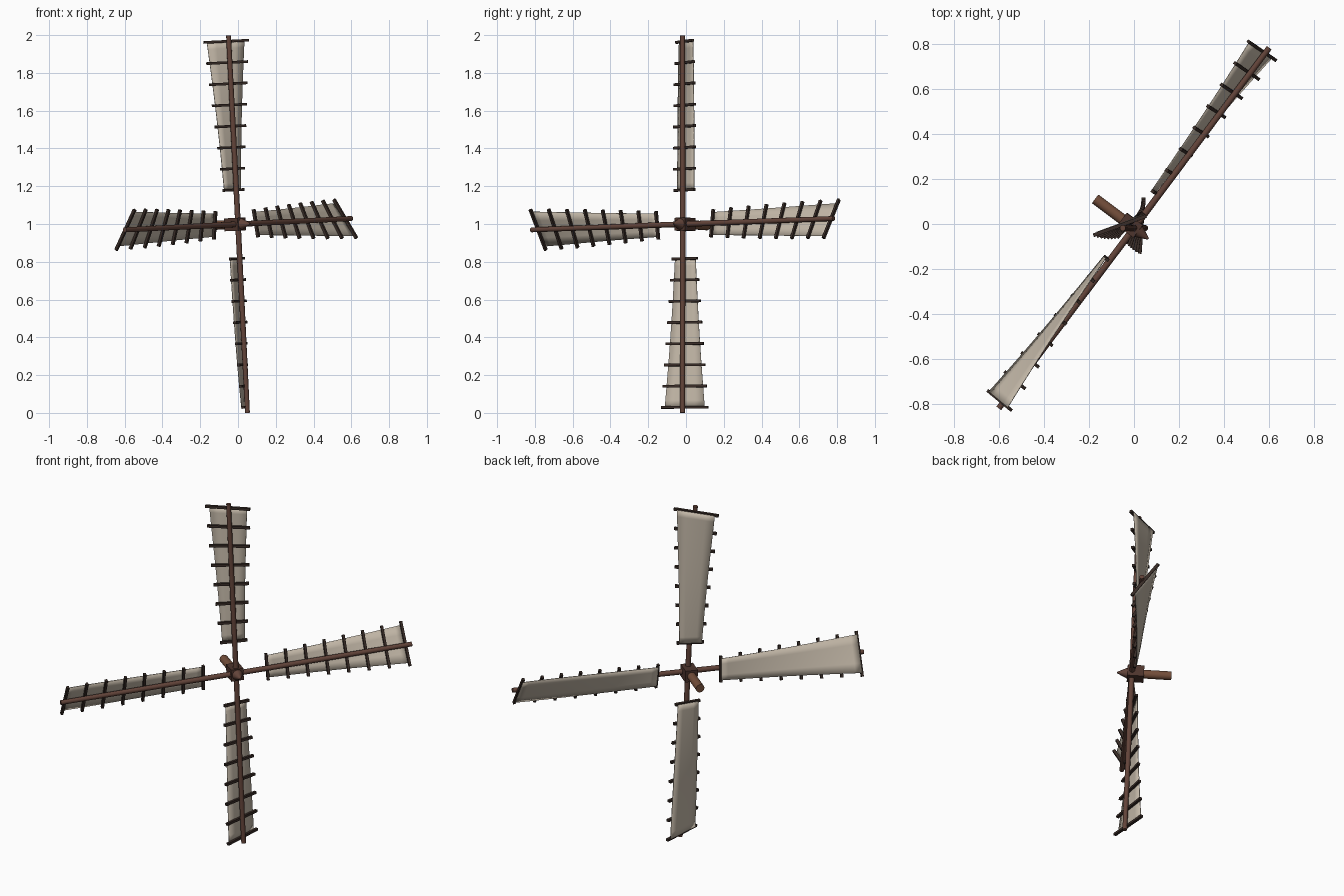
import bpy, bmesh, math
from mathutils import Matrix, Vector

if "Cube" in bpy.data.objects:
    bpy.data.objects.remove(bpy.data.objects["Cube"])

def mat(name, c):
    m = bpy.data.materials.new(name)
    m.diffuse_color = (*c, 1)
    m.use_nodes = True
    m.node_tree.nodes["Principled BSDF"].inputs["Base Color"].default_value = m.diffuse_color
    return m

SPAR = mat("reddish brown wood", (0.125, 0.058, 0.042))
BAR = mat("dark wood", (0.04, 0.025, 0.02))
HUB = mat("hub wood", (0.075, 0.035, 0.026))
SHAFT = mat("warm brown wood", (0.17, 0.075, 0.042))
SAIL = mat("canvas", (0.56, 0.49, 0.40))

# Rotor frame: local x = across, local y = backwards, local z = up the sails
v = Vector((-0.05, 0, 1)).normalized()
d = Vector((0.6, 0.8, 0.03)).normalized()
n = d.cross(v).normalized()
d = v.cross(n)
ROTOR = Matrix.Translation((0, -0.018, 0.999)) @ Matrix((d, -n, v)).transposed().to_4x4()

def finish(name, bm, material, world, smooth=False):
    bmesh.ops.recalc_face_normals(bm, faces=bm.faces)
    me = bpy.data.meshes.new(name)
    bm.to_mesh(me)
    bm.free()
    me.materials.append(material)
    for p in me.polygons:
        p.use_smooth = smooth
    ob = bpy.data.objects.new(name, me)
    bpy.context.collection.objects.link(ob)
    ob.matrix_world = world
    if smooth:
        bpy.ops.object.select_all(action='DESELECT')
        ob.select_set(True)
        bpy.context.view_layer.objects.active = ob
        bpy.ops.object.shade_smooth_by_angle(angle=math.radians(50))
    return ob

def cone(bm, r1, r2, start, end, along_y=False, segs=12):
    m = Matrix.Translation((0, 0, (start + end) / 2))
    if along_y:
        m = Matrix.Rotation(-math.pi / 2, 4, 'X') @ m
    bmesh.ops.create_cone(bm, cap_ends=True, segments=segs, radius1=r1,
                          radius2=r2, depth=end - start, matrix=m)

def box(bm, size, m):
    bmesh.ops.create_cube(bm, size=1, matrix=m @ Matrix.Diagonal((*size, 1)))

R0, R1, BARS = 0.182, 0.97, 8

def twist(t):
    return -math.radians(8 + 25 * t)

def frame(t, back):
    """Frame on the twisted sail at fraction t, set behind the spar."""
    return (Matrix.Translation((0, 0.018, R0 + (R1 - R0) * t))
            @ Matrix.Rotation(twist(t), 4, 'Z') @ Matrix.Translation((0, back, 0)))

# Four sails: round spar, cross bars and twisted canvas
for k in range(4):
    world = ROTOR @ Matrix.Rotation(k * math.pi / 2, 4, 'Y')
    bm = bmesh.new()
    cone(bm, 0.015, 0.013, 0, 1.0)
    finish(f"spar_{k + 1}", bm, SPAR, world, True)

    bm = bmesh.new()
    for i in range(BARS):
        t = i / (BARS - 1)
        box(bm, (0.15 + 0.1 * t, 0.016, 0.014), frame(t, 0))
    finish(f"cross_bars_{k + 1}", bm, BAR, world)

    bm = bmesh.new()
    rows, cols = 21, 4
    grid = []
    for i in range(rows + 1):
        t = i / rows
        w = 0.124 + 0.088 * t - 0.01 * math.sin(math.pi * t)
        grid.append([bm.verts.new(frame(t, 0.008) @ Vector((w * (j / cols - 0.5), 0, 0)))
                     for j in range(cols + 1)])
    for a, b in zip(grid, grid[1:]):
        for j in range(cols):
            bm.faces.new((a[j], a[j + 1], b[j + 1], b[j]))
    ob = finish(f"sail_cloth_{k + 1}", bm, SAIL, world, True)
    sol = ob.modifiers.new("thickness", 'SOLIDIFY')
    sol.thickness = 0.004
    sol.offset = 0

# Hub block
bm = bmesh.new()
box(bm, (0.07, 0.09, 0.068), Matrix.Translation((0, 0.02, 0)))
finish("hub_block", bm, HUB, ROTOR)

# Pointed nose on the front of the hub
bm = bmesh.new()
cone(bm, 0.004, 0.03, -0.08, -0.025, True)
finish("hub_nose", bm, SPAR, ROTOR, True)

# Axle running backwards
bm = bmesh.new()
cone(bm, 0.024, 0.024, 0, 0.215, True, 16)
finish("axle_shaft", bm, SHAFT, ROTOR, True)
